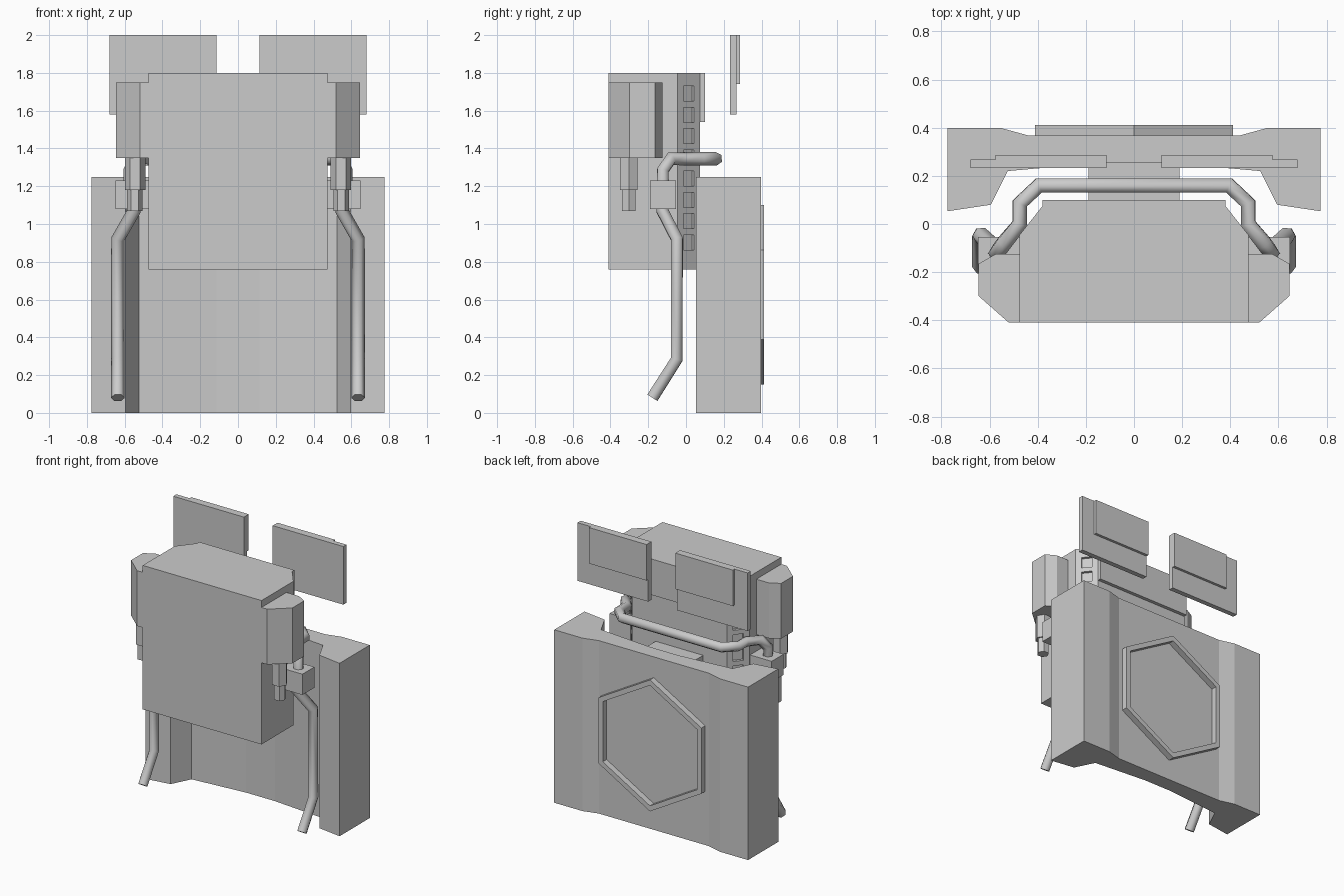
import bpy, bmesh, math
from mathutils import Vector, Matrix

if "Cube" in bpy.data.objects:
    bpy.data.objects.remove(bpy.data.objects["Cube"])


def finish(bm, name):
    bmesh.ops.recalc_face_normals(bm, faces=bm.faces)
    me = bpy.data.meshes.new(name)
    bm.to_mesh(me)
    bm.free()
    ob = bpy.data.objects.new(name, me)
    bpy.context.collection.objects.link(ob)
    return ob


def prism(name, pts, z0, z1, side=1):
    """Extrude an xy outline from z0 to z1, side=-1 mirrors it in x."""
    bm = bmesh.new()
    f = bm.faces.new([bm.verts.new((x * side, y, z0)) for x, y in pts])
    new = bmesh.ops.extrude_face_region(bm, geom=[f])["geom"]
    bmesh.ops.translate(bm, vec=(0, 0, z1 - z0),
                        verts=[v for v in new if isinstance(v, bmesh.types.BMVert)])
    return finish(bm, name)


def box(name, x0, x1, y0, y1, z0, z1, side=1):
    return prism(name, [(x0, y0), (x1, y0), (x1, y1), (x0, y1)], z0, z1, side)


def ngon(cx, cy, r, n=6):
    return [(cx + r * math.cos(math.tau * i / n), cy + r * math.sin(math.tau * i / n))
            for i in range(n)]


def mirrored(half):
    return half + [(-x, y) for x, y in reversed(half)]


def tube(name, pts, r):
    cu = bpy.data.curves.new(name, 'CURVE')
    cu.dimensions = '3D'
    cu.bevel_depth = r
    cu.bevel_resolution = 1
    cu.use_fill_caps = True
    sp = cu.splines.new('POLY')
    sp.points.add(len(pts) - 1)
    for p, co in zip(sp.points, pts):
        p.co = (*co, 1)
    ob = bpy.data.objects.new(name, cu)
    bpy.context.collection.objects.link(ob)
    bpy.ops.object.select_all(action='DESELECT')
    ob.select_set(True)
    bpy.context.view_layer.objects.active = ob
    bpy.ops.object.convert(target='MESH')
    bpy.ops.object.shade_smooth_by_angle(angle=math.radians(65))


# main pack body with rear chamfers
A, B = Vector((0.475, -0.045)), Vector((0.38, 0.075))
body = prism("pack_body", mirrored([(0.475, -0.41), tuple(A), tuple(B)]), 0.76, 1.80)

# ladder of vent recesses cut into both chamfers
bm = bmesh.new()
mid = (A + B) / 2
ang = math.atan2(B.y - A.y, B.x - A.x)
for s in (1, -1):
    for i in range(8):
        m = (Matrix.Translation((s * mid.x, mid.y, 1.69 - i * 0.1125))
             @ Matrix.Rotation(s * ang, 4, 'Z')
             @ Matrix.Diagonal((0.072, 0.04, 0.08, 1)))
        bmesh.ops.create_cube(bm, size=1, matrix=m)
cutter = finish(bm, "vent_cutter")
cutter.hide_render = True
cutter.hide_set(True)
mod = body.modifiers.new("vents", 'BOOLEAN')
mod.object = cutter
mod.solver = 'EXACT'

# upper rear plate and the mount joining body and shield
box("rear_plate", -0.38, 0.38, 0.075, 0.10, 1.54, 1.80)
box("shield_mount", -0.19, 0.19, 0.07, 0.26, 0.85, 1.20)

# rear shield slab
prism("shield", mirrored([(0.115, 0.256), (0.525, 0.22), (0.595, 0.08), (0.775, 0.053),
                          (0.775, 0.398), (0.55, 0.398), (0.44, 0.368)]), 0, 1.25)

# raised hexagonal rim on the shield
bm = bmesh.new()
rings = []
for r, y in ((0.475, 0.36), (0.475, 0.412), (0.435, 0.412), (0.435, 0.36)):
    rings.append([bm.verts.new((x, y, z + 0.625)) for z, x in ngon(0, 0, r)])
for k in range(4):
    a, b = rings[k], rings[(k + 1) % 4]
    for i in range(6):
        j = (i + 1) % 6
        bm.faces.new((a[i], a[j], b[j], b[i]))
finish(bm, "hexagon_rim")

for s, tag in ((1, "right"), (-1, "left")):
    # side pod with stepped hexagonal nozzle
    prism("side_pod_" + tag, [(0.47, -0.41), (0.52, -0.41), (0.645, -0.30), (0.645, -0.165),
                              (0.575, -0.125), (0.47, -0.125)], 1.35, 1.75, s)
    prism("nozzle_upper_" + tag, ngon(0.545, -0.303, 0.054), 1.18, 1.36, s)
    prism("nozzle_lower_" + tag, ngon(0.547, -0.303, 0.041), 1.07, 1.19, s)
    # clamp holding the pipe
    box("pipe_clamp_" + tag, 0.47, 0.648, -0.19, -0.053, 1.08, 1.23, s)
    # top panel with raised rear layer
    box("panel_" + tag, 0.115, 0.68, 0.232, 0.268, 1.58, 2.0, s)
    box("panel_layer_" + tag, 0.115, 0.575, 0.268, 0.287, 1.74, 2.0, s)
    # lower pipe
    tube("lower_pipe_" + tag, [(s * x, y, z) for x, y, z in (
        (0.55, -0.125, 1.12), (0.55, -0.125, 1.07), (0.636, -0.048, 0.92),
        (0.636, -0.048, 0.285), (0.636, -0.178, 0.08))], 0.036)

# upper pipe looping behind the body
half = [(0.57, -0.122, 1.15), (0.57, -0.122, 1.285), (0.54, -0.08, 1.345),
        (0.475, 0.0, 1.345), (0.475, 0.085, 1.345), (0.395, 0.16, 1.345)]
tube("upper_pipe", half + [(-x, y, z) for x, y, z in reversed(half)], 0.036)
